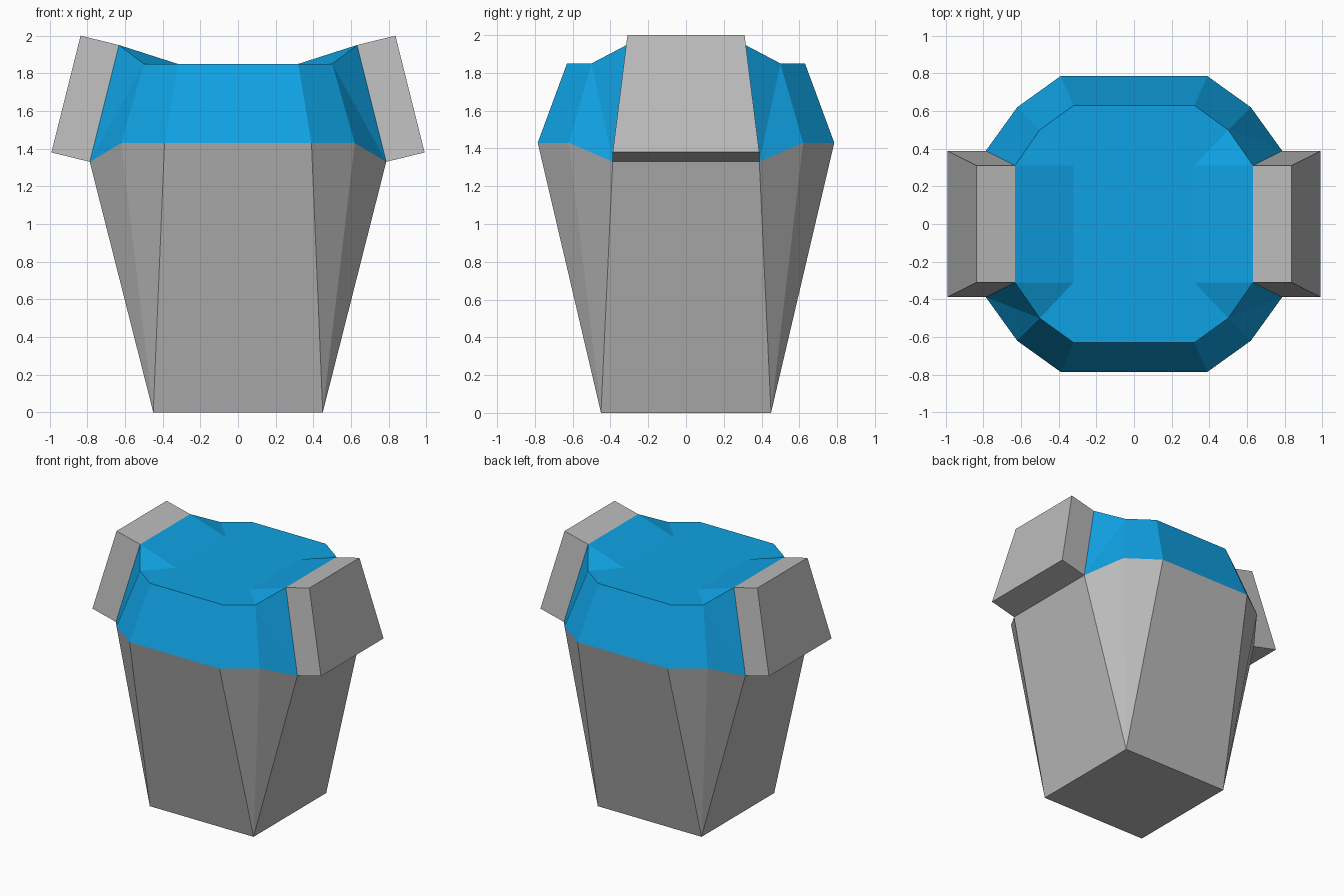
import bpy, bmesh
from mathutils import Vector

if "Cube" in bpy.data.objects:
    bpy.data.objects.remove(bpy.data.objects["Cube"])


def material(name, rgb):
    m = bpy.data.materials.new(name)
    m.diffuse_color = (*rgb, 1.0)
    m.use_nodes = True
    m.node_tree.nodes["Principled BSDF"].inputs["Base Color"].default_value = m.diffuse_color
    return m


GREY, BLUE = 0, 1

# One quarter of the tub; the other quarters are mirrored copies
QUARTER = {
    "base": (0.45, 0.45, 0.0),
    "mid_front": (0.39, 0.785, 1.43),
    "mid_corner": (0.62, 0.62, 1.43),
    "mid_side": (0.787, 0.388, 1.33),
    "rim_front": (0.32, 0.63, 1.85),
    "rim_corner": (0.50, 0.50, 1.85),
    "rim_side": (0.632, 0.31, 1.95),
    "floor": (0.32, 0.31, 1.85),
}
QUARTER_FACES = [
    (GREY, "base mid_front mid_corner"),
    (GREY, "base mid_corner mid_side"),
    (BLUE, "mid_front mid_corner rim_corner rim_front"),
    (BLUE, "mid_corner mid_side rim_corner"),
    (BLUE, "mid_side rim_side rim_corner"),
    (BLUE, "rim_front rim_corner floor"),
    (BLUE, "rim_corner rim_side floor"),
]

bm = bmesh.new()
quarters = {(sx, sy): {k: bm.verts.new((sx * x, sy * y, z))
                       for k, (x, y, z) in QUARTER.items()}
            for sx in (1, -1) for sy in (1, -1)}


def face(verts, mat):
    f = bm.faces.new(verts)
    f.material_index = mat
    return f


def bridge(p, q, low, high, mat):
    """Quad joining two neighbouring quarters."""
    return face((p[low], q[low], q[high], p[high]), mat)


# Corner facets
for q in quarters.values():
    for mat, names in QUARTER_FACES:
        face([q[n] for n in names.split()], mat)

# Front and back panels
for sy in (1, -1):
    p, q = quarters[1, sy], quarters[-1, sy]
    bridge(p, q, "base", "mid_front", GREY)
    bridge(p, q, "mid_front", "rim_front", BLUE)
    bridge(p, q, "rim_front", "floor", BLUE)

# Side panels, keeping the upper ones for the lugs
lug_faces = []
for sx in (1, -1):
    p, q = quarters[sx, 1], quarters[sx, -1]
    bridge(p, q, "base", "mid_side", GREY)
    bridge(p, q, "rim_side", "floor", BLUE)
    lug_faces.append((sx, bridge(p, q, "mid_side", "rim_side", GREY)))

# Underside and flat middle of the top
loop = [quarters[s] for s in ((1, 1), (-1, 1), (-1, -1), (1, -1))]
face([q["base"] for q in loop], GREY)
face([q["floor"] for q in loop], BLUE)
bmesh.ops.recalc_face_normals(bm, faces=bm.faces)

# Side lugs, extruded outwards
for sx, f in lug_faces:
    new = bmesh.ops.extrude_discrete_faces(bm, faces=[f])["faces"][0]
    bmesh.ops.translate(bm, verts=new.verts, vec=Vector((sx * 0.204, 0, 0.05)))
bmesh.ops.recalc_face_normals(bm, faces=bm.faces)

mesh = bpy.data.meshes.new("tub_with_lugs")
bm.to_mesh(mesh)
bm.free()
mesh.materials.append(material("grey", (0.50, 0.50, 0.50)))
mesh.materials.append(material("blue", (0.005, 0.36, 0.77)))
bpy.context.collection.objects.link(bpy.data.objects.new("tub_with_lugs", mesh))
